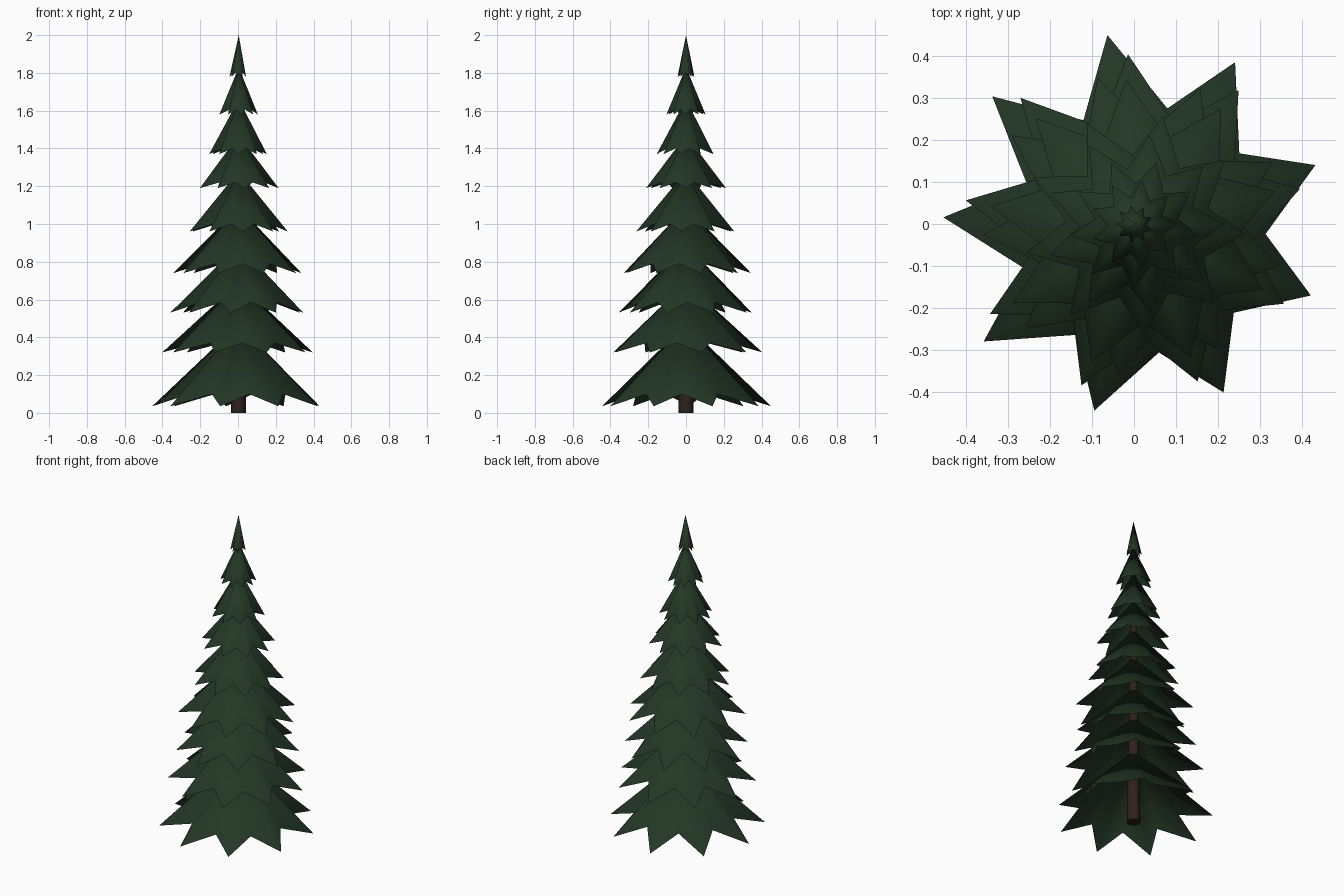
import bpy, bmesh, math

if "Cube" in bpy.data.objects:
    bpy.data.objects.remove(bpy.data.objects["Cube"])


def material(name, rgb):
    m = bpy.data.materials.new(name)
    m.diffuse_color = (*rgb, 1)
    m.use_nodes = True
    m.node_tree.nodes["Principled BSDF"].inputs["Base Color"].default_value = m.diffuse_color
    return m


def finish(bm, name, mat, angle):
    bmesh.ops.recalc_face_normals(bm, faces=bm.faces)
    me = bpy.data.meshes.new(name)
    bm.to_mesh(me)
    bm.free()
    me.materials.append(mat)
    ob = bpy.data.objects.new(name, me)
    bpy.context.collection.objects.link(ob)
    bpy.ops.object.select_all(action='DESELECT')
    ob.select_set(True)
    bpy.context.view_layer.objects.active = ob
    bpy.ops.object.shade_smooth_by_angle(angle=math.radians(angle))
    return ob


green = material("needles", (0.017, 0.038, 0.019))
brown = material("bark", (0.027, 0.015, 0.011))
POINTS = 9

# (tip radius, tip height, notch height, top height, turn) from bottom to top
TIERS = [
    (0.455, 0.035, 0.10, 0.47, 18),
    (0.405, 0.32, 0.37, 0.69, 12),
    (0.360, 0.53, 0.585, 0.89, 24),
    (0.345, 0.74, 0.79, 1.09, 13),
    (0.265, 0.96, 1.00, 1.28, 35),
    (0.215, 1.19, 1.22, 1.47, 0),
    (0.155, 1.37, 1.40, 1.66, 30),
    (0.105, 1.58, 1.605, 1.83, 0),
    (0.045, 1.78, 1.80, 2.00, 20),
]


def branch_tier(i, radius, z_tip, z_notch, z_top, turn):
    # open star-shaped skirt with ridges running to each tip
    bm = bmesh.new()
    apex = bm.verts.new((0.004, 0.0, z_top))
    rim = []
    for k in range(2 * POINTS):
        a = math.radians(turn) + math.pi * k / POINTS
        r, z = (radius, z_tip) if k % 2 == 0 else (radius * 0.65, z_notch)
        # the notches sit slightly off centre
        dx, dy = (0, 0) if k % 2 == 0 else (0.04 * radius, -0.03 * radius)
        rim.append(bm.verts.new((r * math.cos(a) + dx, r * math.sin(a) + dy, z)))
    for k in range(2 * POINTS):
        bm.faces.new((apex, rim[k], rim[(k + 1) % len(rim)]))
    finish(bm, f"branch_tier_{i + 1}", green, 150)


for i, tier in enumerate(TIERS):
    branch_tier(i, *tier)

# tapered trunk
bm = bmesh.new()
bmesh.ops.create_cone(bm, cap_ends=True, segments=12, radius1=0.04,
                      radius2=0.006, depth=1.85)
bmesh.ops.translate(bm, verts=bm.verts, vec=(0.003, 0, 0.925))
finish(bm, "trunk", brown, 50)
